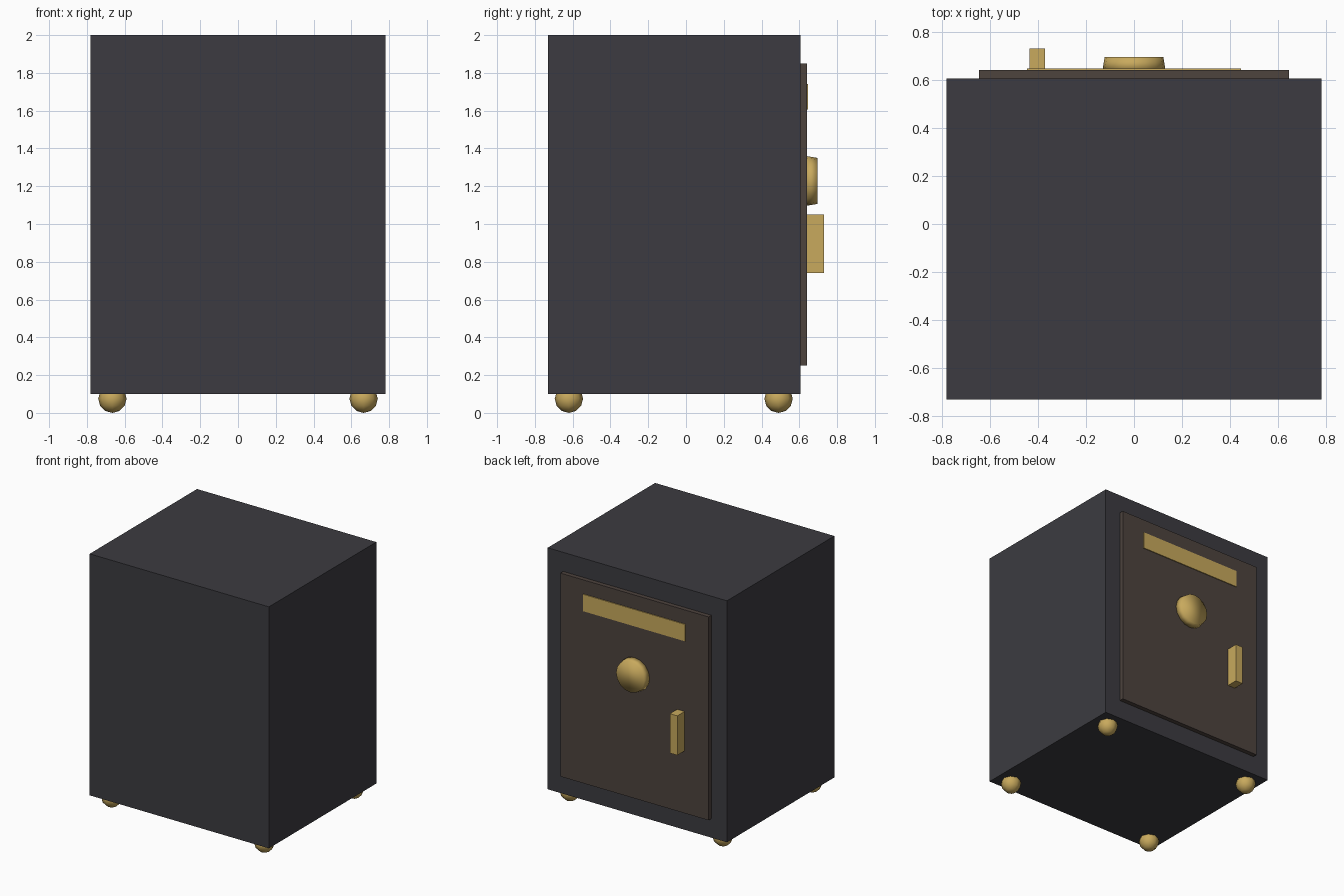
import bpy
import math

if "Cube" in bpy.data.objects:
    bpy.data.objects.remove(bpy.data.objects["Cube"])


def material(name, rgb):
    m = bpy.data.materials.new(name)
    m.diffuse_color = (*rgb, 1)
    m.use_nodes = True
    m.node_tree.nodes["Principled BSDF"].inputs["Base Color"].default_value = m.diffuse_color
    return m


IRON = material("dark_iron", (0.045, 0.044, 0.052))
PANEL = material("brown_panel", (0.075, 0.056, 0.048))
BRASS = material("brass", (0.58, 0.40, 0.11))


def box(name, x, y, z, mat):
    """Box from (min, max) pairs on each axis."""
    centre = [(a + b) / 2 for a, b in (x, y, z)]
    bpy.ops.mesh.primitive_cube_add(size=1, location=centre)
    o = bpy.context.object
    o.name = name
    o.scale = [b - a for a, b in (x, y, z)]
    bpy.ops.object.transform_apply(location=False, rotation=False, scale=True)
    o.data.materials.append(mat)
    return o


# Cabinet and door, with the door on the +y side
box("safe_body", (-0.78, 0.78), (-0.73, 0.605), (0.1, 2.0), IRON)
box("door_panel", (-0.645, 0.645), (0.595, 0.64), (0.25, 1.85), PANEL)
box("name_plate", (-0.445, 0.445), (0.63, 0.647), (1.607, 1.74), BRASS)
box("door_handle", (-0.435, -0.37), (0.63, 0.73), (0.74, 1.05), BRASS)

# Tapered dial, smooth over its rim
bpy.ops.mesh.primitive_cone_add(vertices=16, radius1=0.132, radius2=0.122, depth=0.06,
                                location=(0, 0.665, 1.228),
                                rotation=(-math.pi / 2, 0, 0))
dial = bpy.context.object
dial.name = "combination_dial"
dial.data.materials.append(BRASS)
bpy.ops.object.shade_smooth()

# Low-poly ball feet
for sx, side in ((-1, "left"), (1, "right")):
    for y, end in ((-0.62, "rear"), (0.49, "door")):
        bpy.ops.mesh.primitive_uv_sphere_add(segments=8, ring_count=6, radius=0.075,
                                             location=(sx * 0.665, y, 0.075))
        foot = bpy.context.object
        foot.name = f"foot_{end}_{side}"
        foot.data.materials.append(BRASS)
        bpy.ops.object.shade_smooth()
